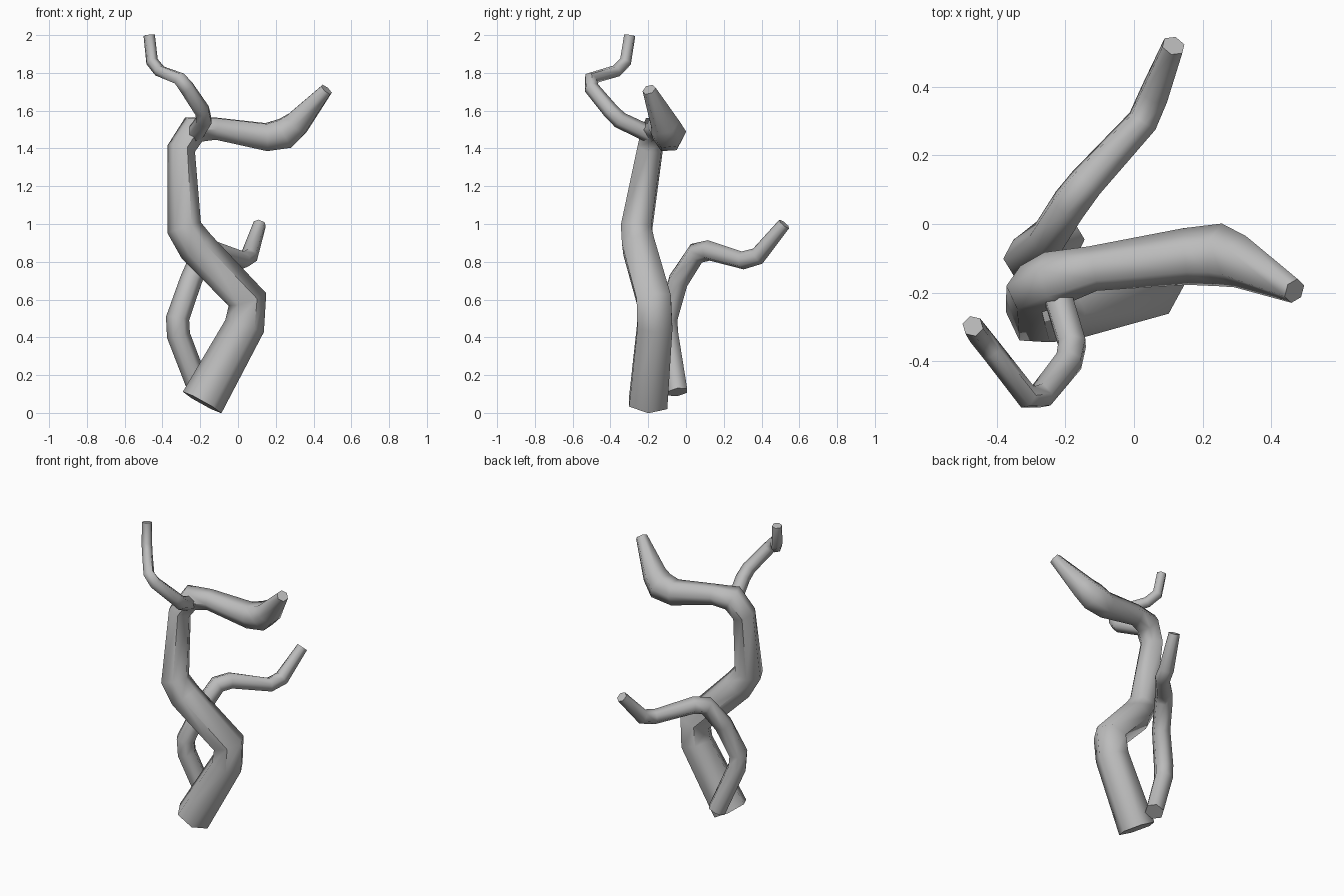
import bpy, bmesh, math
from mathutils import Vector

cube = bpy.data.objects.get("Cube")
if cube:
    bpy.data.objects.remove(cube, do_unlink=True)

bark = bpy.data.materials.new("grey_bark")
bark.use_nodes = True
grey = (0.5, 0.5, 0.5, 1)
bark.diffuse_color = grey
bark.node_tree.nodes["Principled BSDF"].inputs["Base Color"].default_value = grey


def limb(name, path, sides=6, turn=0.0):
    """Sweep a tapering ring along (x, y, z, radius) points, closed at both ends."""
    pts = [Vector(p[:3]) for p in path]
    segs = [(b - a).normalized() for a, b in zip(pts, pts[1:])]
    tans = [segs[0]] + [(a + b).normalized() for a, b in zip(segs, segs[1:])] + [segs[-1]]
    bm = bmesh.new()
    normal = tans[0].cross(Vector((0, 1, 0))).normalized()
    rings = []
    for i, (p, t) in enumerate(zip(pts, tans)):
        if i:
            normal = tans[i - 1].rotation_difference(t) @ normal
        side = t.cross(normal)
        ring = []
        for k in range(sides):
            a = turn + math.tau * k / sides
            offset = normal * math.cos(a) + side * math.sin(a)
            ring.append(bm.verts.new(p + offset * path[i][3]))
        rings.append(ring)
    for low, high in zip(rings, rings[1:]):
        for k in range(sides):
            n = (k + 1) % sides
            bm.faces.new((low[k], low[n], high[n], high[k]))
    bm.faces.new(rings[0][::-1])
    bm.faces.new(rings[-1])
    bmesh.ops.recalc_face_normals(bm, faces=bm.faces)
    mesh = bpy.data.meshes.new(name)
    bm.to_mesh(mesh)
    bm.free()
    mesh.materials.append(bark)
    obj = bpy.data.objects.new(name, mesh)
    bpy.context.collection.objects.link(obj)
    bpy.ops.object.select_all(action="DESELECT")
    obj.select_set(True)
    bpy.context.view_layer.objects.active = obj
    bpy.ops.object.shade_smooth_by_angle(angle=math.radians(62))
    return obj


# Main trunk, bending over into the long upper bough
limb("trunk", [
    (-0.19, -0.20, 0.055, 0.117), (0.035, -0.165, 0.46, 0.107),
    (0.05, -0.17, 0.60, 0.105), (-0.22, -0.25, 0.88, 0.10),
    (-0.285, -0.262, 0.98, 0.093), (-0.30, -0.19, 1.40, 0.075),
    (-0.235, -0.16, 1.50, 0.082), (-0.12, -0.13, 1.505, 0.066),
    (0.15, -0.095, 1.46, 0.083), (0.25, -0.09, 1.48, 0.092),
    (0.31, -0.11, 1.53, 0.078), (0.468, -0.195, 1.712, 0.037)])

# Low branch behind the trunk
limb("back_branch", [
    (-0.20, -0.045, 0.11, 0.060), (-0.315, -0.095, 0.41, 0.062),
    (-0.32, -0.10, 0.50, 0.062), (-0.25, -0.04, 0.70, 0.059),
    (-0.19, 0.055, 0.845, 0.058), (-0.14, 0.12, 0.86, 0.055),
    (0.025, 0.30, 0.807, 0.048), (0.06, 0.38, 0.83, 0.047),
    (0.115, 0.52, 1.0, 0.035)])

# Thin twig at the top of the trunk
limb("top_twig", [
    (-0.235, -0.17, 1.465, 0.046), (-0.18, -0.35, 1.55, 0.045),
    (-0.19, -0.40, 1.60, 0.043), (-0.27, -0.50, 1.72, 0.040),
    (-0.31, -0.505, 1.77, 0.036), (-0.415, -0.37, 1.81, 0.033),
    (-0.455, -0.32, 1.86, 0.033), (-0.47, -0.298, 1.998, 0.031)])
